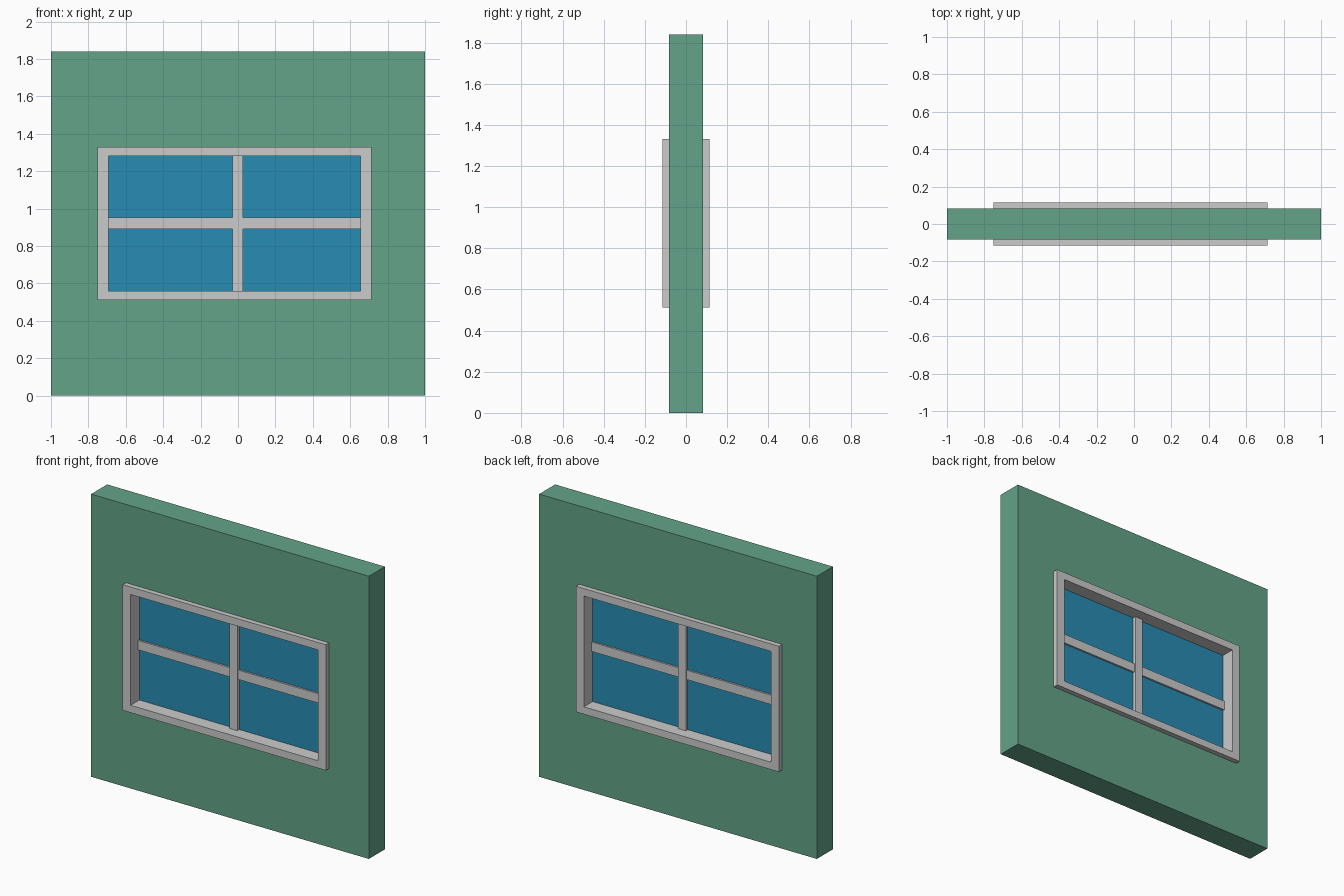
import bpy, bmesh

if "Cube" in bpy.data.objects:
    bpy.data.objects.remove(bpy.data.objects["Cube"])

WALL_D, FRAME_D = 0.082, 0.115          # half depths
OUTER = (-0.75, 0.713, 0.512, 1.33)     # frame x0, x1, z0, z1
INNER = (-0.693, 0.655, 0.56, 1.281)


def material(name, rgb):
    m = bpy.data.materials.new(name)
    m.diffuse_color = (*rgb, 1)
    m.use_nodes = True
    m.node_tree.nodes["Principled BSDF"].inputs["Base Color"].default_value = m.diffuse_color
    return m


def add_object(name, bm, mat):
    bmesh.ops.recalc_face_normals(bm, faces=bm.faces)
    me = bpy.data.meshes.new(name)
    bm.to_mesh(me)
    bm.free()
    ob = bpy.data.objects.new(name, me)
    bpy.context.collection.objects.link(ob)
    if mat:
        me.materials.append(mat)
    return ob


def corners(bm, rect, y):
    x0, x1, z0, z1 = rect
    return [bm.verts.new((x, y, z)) for x, z in ((x0, z0), (x1, z0), (x1, z1), (x0, z1))]


def panel(name, rect, half, mat=None, hole=None):
    """Upright slab centred on y = 0, optionally with a rectangular opening."""
    bm = bmesh.new()
    front, back = corners(bm, rect, -half), corners(bm, rect, half)
    if hole:
        hole_front, hole_back = corners(bm, hole, -half), corners(bm, hole, half)
        strips = [(front, back), (hole_front, hole_back),
                  (front, hole_front), (back, hole_back)]
    else:
        strips = [(front, back)]
        bm.faces.new(front)
        bm.faces.new(back)
    for a, b in strips:
        for i in range(4):
            j = (i + 1) % 4
            bm.faces.new((a[i], a[j], b[j], b[i]))
    return add_object(name, bm, mat)


green = material("wall_green", (0.125, 0.366, 0.246))
blue = material("glass_blue", (0.022, 0.262, 0.456))

# Wall with opening, and the frame lining it
panel("wall", (-1, 1, 0, 1.84), WALL_D, green, hole=OUTER)
panel("window_frame", OUTER, FRAME_D, hole=INNER)

# Glass and the crossing glazing bars
panel("glass_pane", INNER, 0.025, blue)
panel("vertical_bar", (-0.03, 0.027, INNER[2], INNER[3]), 0.045)
panel("horizontal_bar", (INNER[0], INNER[1], 0.891, 0.952), 0.037)
